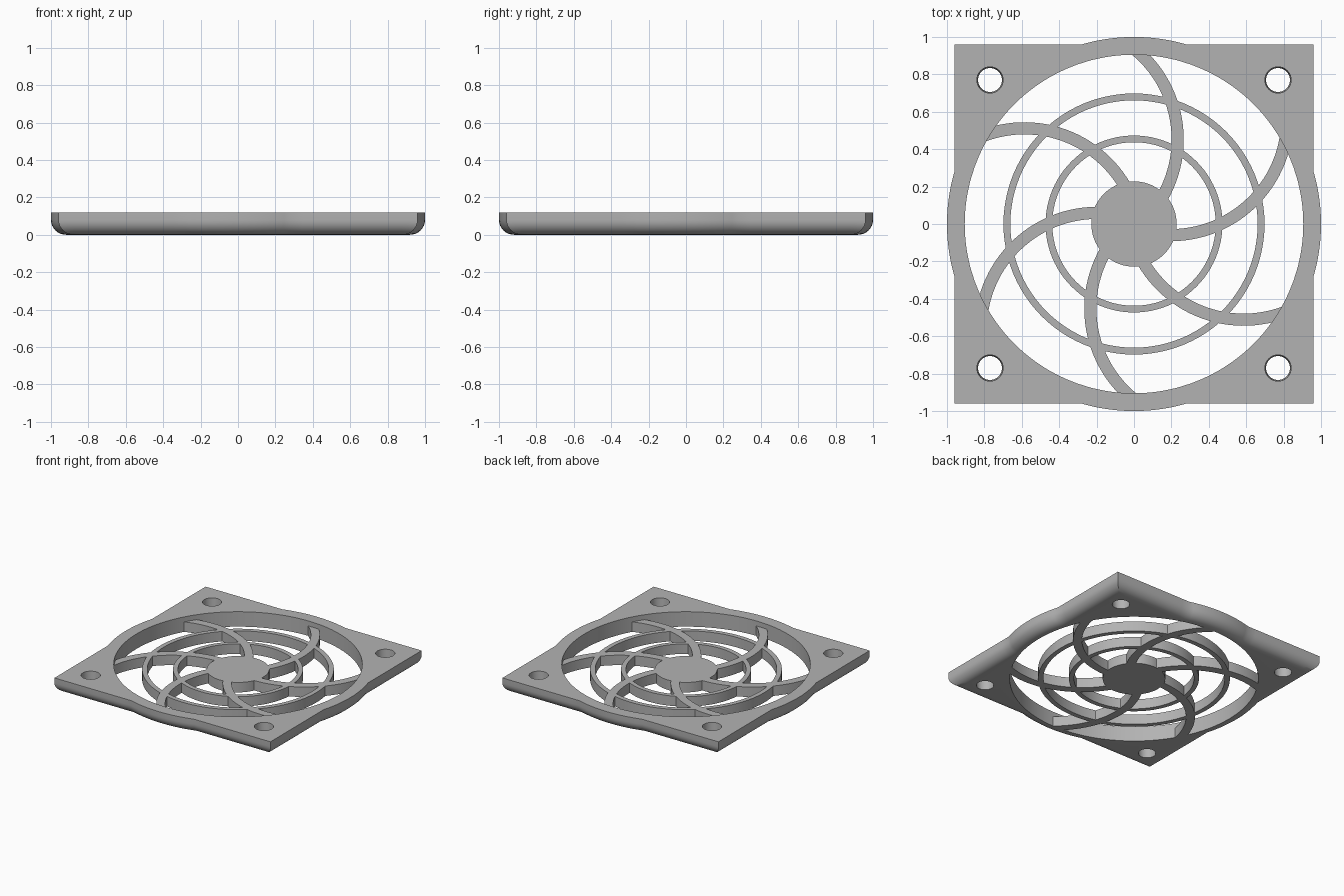
import bpy, bmesh
from math import sin, cos, acos, atan2, radians, pi, tau

cube = bpy.data.objects.get("Cube")
if cube:
    bpy.data.objects.remove(cube, do_unlink=True)

HEIGHT = 0.12        # frame thickness
GRILL = 0.08         # thickness of hub, rings and spokes
FILLET = 0.08        # rounding of the lower outer edge
OPENING = 0.905      # radius of the fan opening

grey = bpy.data.materials.new("plain grey")
grey.use_nodes = True
colour = (0.45, 0.45, 0.45, 1)
grey.diffuse_color = colour
grey.node_tree.nodes["Principled BSDF"].inputs["Base Color"].default_value = colour


def loft(bm, loops, wrap):
    """Skin equal-length closed loops; wrap to the first loop or cap both ends."""
    rows = [[bm.verts.new(p) for p in loop] for loop in loops]
    pairs = list(zip(rows, rows[1:])) + ([(rows[-1], rows[0])] if wrap else [])
    for a, b in pairs:
        for i in range(len(a)):
            j = (i + 1) % len(a)
            bm.faces.new((a[i], a[j], b[j], b[i]))
    if not wrap:
        bm.faces.new(rows[0])
        bm.faces.new(rows[-1])


def finish(name, bm):
    bmesh.ops.recalc_face_normals(bm, faces=bm.faces)
    mesh = bpy.data.meshes.new(name)
    bm.to_mesh(mesh)
    bm.free()
    mesh.materials.append(grey)
    obj = bpy.data.objects.new(name, mesh)
    bpy.context.collection.objects.link(obj)
    return obj


def part(name, loops, wrap=False):
    bm = bmesh.new()
    loft(bm, loops, wrap)
    return finish(name, bm)


def activate(obj):
    bpy.ops.object.select_all(action='DESELECT')
    obj.select_set(True)
    bpy.context.view_layer.objects.active = obj


def smooth(obj):
    activate(obj)
    bpy.ops.object.shade_smooth_by_angle(angle=radians(30))


def circle(r, z, n=96, cx=0, cy=0):
    return [(cx + r * cos(tau * i / n), cy + r * sin(tau * i / n), z) for i in range(n)]


def outline(inset, z):
    """Square merged with a slightly wider disc, both shrunk by inset."""
    a, r = 0.96 - inset, 1 - inset
    phi = acos(a / r)
    y0 = r * sin(phi)
    arc = [(r * cos(t), r * sin(t)) for t in (phi * (i / 8 - 1) for i in range(16))]
    up = [(a, y0 + (a - y0) * i / 10) for i in range(10)]
    across = [(a - (a - y0) * i / 10, a) for i in range(10)]
    side = arc + up + across
    pts = []
    for k in range(4):
        c, s = cos(k * pi / 2), sin(k * pi / 2)
        pts += [(x * c - y * s, x * s + y * c, z) for x, y in side]
    return pts


# Frame with a rounded lower edge
def opening(z):
    angles = [atan2(y, x) for x, y, _ in outline(0, 0)]
    return [(OPENING * cos(t), OPENING * sin(t), z) for t in angles]


loops = [opening(HEIGHT), outline(0, HEIGHT)]
for i in range(9):
    t = pi / 2 * i / 8
    loops.append(outline(FILLET * (1 - cos(t)), FILLET * (1 - sin(t))))
loops.append(opening(0))
frame = part("frame", loops, wrap=True)

# Slightly tapered screw holes
bm = bmesh.new()
for x in (-0.77, 0.77):
    for y in (-0.77, 0.77):
        loft(bm, [circle(0.062, -0.03, 40, x, y), circle(0.072, HEIGHT + 0.03, 40, x, y)], False)
cutter = finish("screw_hole_cutter", bm)
cutter.hide_render = True
cut = frame.modifiers.new("screw holes", 'BOOLEAN')
cut.operation = 'DIFFERENCE'
cut.solver = 'EXACT'
cut.object = cutter
activate(frame)
bpy.ops.object.modifier_apply(modifier=cut.name)
bpy.data.objects.remove(cutter, do_unlink=True)
smooth(frame)

# Hub and concentric rings
smooth(part("hub", [circle(0.228, 0), circle(0.228, GRILL)]))
for name, r0, r1 in (("inner_ring", 0.437, 0.473), ("outer_ring", 0.661, 0.698)):
    smooth(part(name, [circle(r0, 0), circle(r1, 0), circle(r1, GRILL), circle(r0, GRILL)], wrap=True))

# Six curved spokes, each an arc from the hub into the frame
CX, CY, STEPS = -0.389, 0.452, 24
for k in range(6):
    turn = k * pi / 3
    sections = []
    for i in range(STEPS + 1):
        rail = []
        for r, end in ((0.59, 51), (0.655, 44.7)):
            t = radians(-30 + (end + 30) * i / STEPS)
            x, y = CX + r * cos(t), CY + r * sin(t)
            rail.append((x * cos(turn) - y * sin(turn), x * sin(turn) + y * cos(turn)))
        (ax, ay), (bx, by) = rail
        sections.append([(ax, ay, 0), (bx, by, 0), (bx, by, GRILL), (ax, ay, GRILL)])
    smooth(part(f"spoke_{k + 1}", sections))
